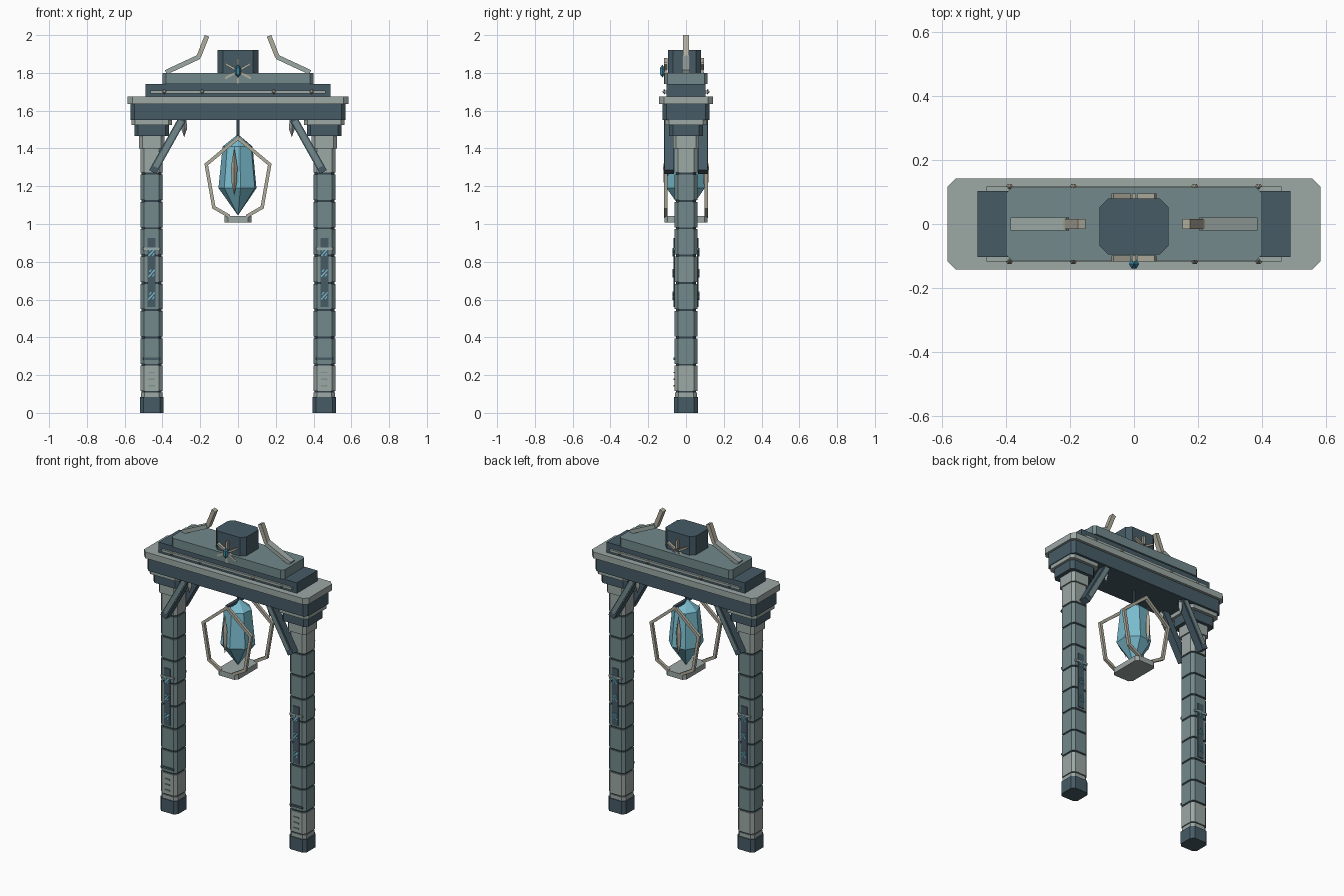
import bpy, bmesh, math
from mathutils import Vector

if "Cube" in bpy.data.objects:
    bpy.data.objects.remove(bpy.data.objects["Cube"])


def srgb(r, g, b):
    return tuple(((c / 255 + 0.055) / 1.055) ** 2.4 for c in (r, g, b)) + (1,)


def mat(name, *rgb):
    m = bpy.data.materials.new(name)
    m.diffuse_color = srgb(*rgb)
    m.use_nodes = True
    m.node_tree.nodes["Principled BSDF"].inputs["Base Color"].default_value = m.diffuse_color
    return m


SLATE = mat("dark slate", 70, 91, 102)
JOINT = mat("joint shadow stone", 52, 68, 76)
STONE = mat("blue grey stone", 114, 137, 139)
WORN = mat("worn stone", 128, 146, 146)
PALE = mat("pale stone", 156, 168, 165)
BONE = mat("bone", 176, 172, 157)
CRYSTAL = mat("cyan crystal", 122, 188, 206)
GLYPH = mat("glyph blue", 120, 190, 212)
GEM = mat("deep teal gem", 62, 135, 158)


def make(name, bm, material):
    bmesh.ops.recalc_face_normals(bm, faces=bm.faces)
    me = bpy.data.meshes.new(name)
    bm.to_mesh(me)
    bm.free()
    me.materials.append(material)
    ob = bpy.data.objects.new(name, me)
    bpy.context.collection.objects.link(ob)
    return ob


def skin(bm, rings, closed=False):
    """Join rings of points with quads and cap the ends."""
    vs = [[bm.verts.new(p) for p in r] for r in rings]
    n = len(vs[0])
    for a, b in zip(vs, vs[1:] + (vs[:1] if closed else [])):
        for i in range(n):
            j = (i + 1) % n
            bm.faces.new((a[i], a[j], b[j], b[i]))
    if not closed:
        bm.faces.new(vs[0][::-1])
        bm.faces.new(vs[-1])


def block(name, cx, cy, hx, hy, z0, z1, c, material):
    """Upright block with chamfered vertical corners."""
    out = [(hx, hy - c), (hx - c, hy), (-hx + c, hy), (-hx, hy - c),
           (-hx, -hy + c), (-hx + c, -hy), (hx - c, -hy), (hx, -hy + c)]
    if c == 0:
        out = [(hx, hy), (-hx, hy), (-hx, -hy), (hx, -hy)]
    bm = bmesh.new()
    skin(bm, [[(cx + x, cy + y, z) for x, y in out] for z in (z0, z1)])
    return make(name, bm, material)


def bar(name, pts, w, y, hy, material):
    """Mitred square bar following points in the xz plane."""
    bm = bmesh.new()
    P = [Vector(p) for p in pts]
    rings = []
    for i, p in enumerate(P):
        d0 = (p - P[i - 1]).normalized() if i else (P[1] - p).normalized()
        d1 = (P[i + 1] - p).normalized() if i < len(P) - 1 else d0
        n0, n1 = Vector((-d0.y, d0.x)), Vector((-d1.y, d1.x))
        m = (n0 + n1).normalized()
        m *= w / 2 / max(0.3, m.dot(n0))
        a, b = p + m, p - m
        rings.append([(a.x, y - hy, a.y), (a.x, y + hy, a.y),
                      (b.x, y + hy, b.y), (b.x, y - hy, b.y)])
    skin(bm, rings)
    return make(name, bm, material)


def gem(name, c, profile, n, material, sx=1, sy=1, turn=0):
    """Faceted solid: profile of (radius, height), zero radius gives a point."""
    bm = bmesh.new()
    skin(bm, [[(c[0] + sx * max(r, 1e-4) * math.cos(turn + 2 * math.pi * i / n),
                c[1] + sy * max(r, 1e-4) * math.sin(turn + 2 * math.pi * i / n), z)
               for i in range(n)] for r, z in profile])
    bmesh.ops.remove_doubles(bm, verts=bm.verts, dist=5e-4)
    return make(name, bm, material)


CX = 0.457
for s in (-1, 1):
    x = s * CX
    # Column of stacked blocks over a dark core
    block("column_foot", x, 0, 0.063, 0.063, 0, 0.083, 0.02, SLATE)
    block("column_collar", x, 0, 0.057, 0.057, 0.083, 0.108, 0.018, PALE)
    block("column_core", x, 0, 0.053, 0.053, 0.10, 1.40, 0.017, JOINT)
    joints = [0.11] + [0.255 + 0.1445 * i for i in range(8)] + [1.405]
    for i, (a, b) in enumerate(zip(joints, joints[1:])):
        m = PALE if i in (0, 8) else WORN if i == 4 else STONE
        block("column_block", x, 0, 0.058, 0.06, a + 0.005, b - 0.005, 0.018, m)
    # Stepped capital
    block("capital_neck", x, 0, 0.067, 0.07, 1.40, 1.465, 0.018, PALE)
    block("capital_step", x, 0, 0.092, 0.09, 1.465, 1.525, 0.02, SLATE)
    block("capital_top", x, 0, 0.108, 0.11, 1.525, 1.55, 0.02, PALE)

    for f in (-1, 1):
        # Glyph panel and its marks
        block("glyph_panel", x, f * 0.061, 0.021, 0.004, 0.56, 0.925, 0, SLATE)
        block("panel_band", x, f * 0.062, 0.045, 0.005, 0.862, 0.876, 0, PALE)
        for z in (0.62, 0.74, 0.85):
            bar("glyph_stroke", [(x - 0.017, z - 0.02), (x + 0.017, z + 0.018)],
                0.007, f * 0.067, 0.004, GLYPH)
            for d in (-1, 1):
                bar("glyph_tick", [(x + d * 0.008 - 0.004, z - d * 0.012 - 0.006),
                                   (x + d * 0.008 + 0.006, z - d * 0.012 + 0.008)],
                    0.006, f * 0.067, 0.004, GLYPH)
        # Diagonal brace with a lighter inlay
        bar("brace", [(s * 0.452, 1.275), (s * 0.295, 1.555)],
            0.042, f * 0.088, 0.025, SLATE)
        bar("brace_inlay", [(s * 0.437, 1.302), (s * 0.3, 1.546)],
            0.026, f * 0.114, 0.003, STONE)
        # Hanging fang under the lintel
        gem("hanging_fang", (s * 0.285, f * 0.085),
            [(0, 1.46), (0.016, 1.505), (0.012, 1.55)], 4, PALE)

    # Carved lines on the front of the lowest block
    block("carved_bar", x, -0.063, 0.045, 0.004, 0.28, 0.292, 0, SLATE)
    for z in (0.14, 0.175, 0.21):
        block("carved_line", x, -0.062, 0.018, 0.003, z, z + 0.007, 0, WORN)

    # Roof horn: flat lower length and upright tip
    bar("horn_base", [(s * 0.382, 1.803), (s * 0.208, 1.884)], 0.025, 0, 0.021, PALE)
    bar("horn_tip", [(s * 0.216, 1.876), (s * 0.205, 1.893), (s * 0.164, 1.996)],
        0.025, 0, 0.016, BONE)

# Stepped lintel and roof
block("lintel_beam", 0, 0, 0.57, 0.125, 1.55, 1.635, 0.022, SLATE)
block("lintel_slab", 0, 0, 0.584, 0.142, 1.635, 1.675, 0.026, PALE)
block("roof_lower", 0, 0, 0.49, 0.104, 1.675, 1.742, 0, SLATE)
block("roof_upper", 0, 0, 0.40, 0.115, 1.742, 1.80, 0.018, STONE)
block("crown_block", 0, -0.008, 0.108, 0.088, 1.80, 1.92, 0.028, SLATE)

for f in (-1, 1):
    # Rail with studs along the roof
    block("roof_rail", 0, f * 0.11, 0.462, 0.007, 1.692, 1.708, 0, PALE)
    for x in (-0.39, -0.19, 0.19, 0.39):
        gem("rail_stud", (x, f * 0.115), [(0, 1.686), (0.012, 1.70), (0, 1.716)], 6, BONE)
    # Six-rayed star on the crown
    y = -0.108 if f < 0 else 0.087
    for k in range(6):
        a = math.pi / 2 + k * math.pi / 3
        L = 0.078 if k % 3 else 0.07
        bar("star_ray", [(0.015 * math.cos(a), 1.81 + 0.015 * math.sin(a)),
                         (L * math.cos(a), 1.81 + L * math.sin(a))],
            0.012, y, 0.009, BONE)
    # Hexagonal lantern frame
    hexa = [(-0.045, 1.04), (-0.128, 1.088), (-0.168, 1.315), (0, 1.455)]
    hexa += [(-x, z) for x, z in hexa[-2::-1]]
    bar("lantern_frame", hexa, 0.018, f * 0.108, 0.009, BONE)
    # Slender spindle in front of the crystal
    gem("lantern_spindle", (-0.02, f * 0.104),
        [(0, 1.15), (0.014, 1.22), (0.017, 1.30), (0, 1.41)], 4, BONE)

# Star gem
gem("star_gem", (0, -0.125), [(0, 1.775), (0.016, 1.795), (0.016, 1.825), (0, 1.843)], 6, GEM)

# Hanging lantern: rod, crystal and tray
gem("hanging_rod", (0, 0), [(0.008, 1.45), (0.008, 1.56)], 6, SLATE)
block("lantern_hanger", 0, 0, 0.009, 0.115, 1.45, 1.468, 0, SLATE)
gem("crystal", (0, 0), [(0, 1.045), (0.104, 1.19), (0.082, 1.41), (0, 1.475)],
    7, CRYSTAL, turn=0.35)
block("lantern_tray", 0, 0, 0.072, 0.115, 1.008, 1.042, 0.018, PALE)
